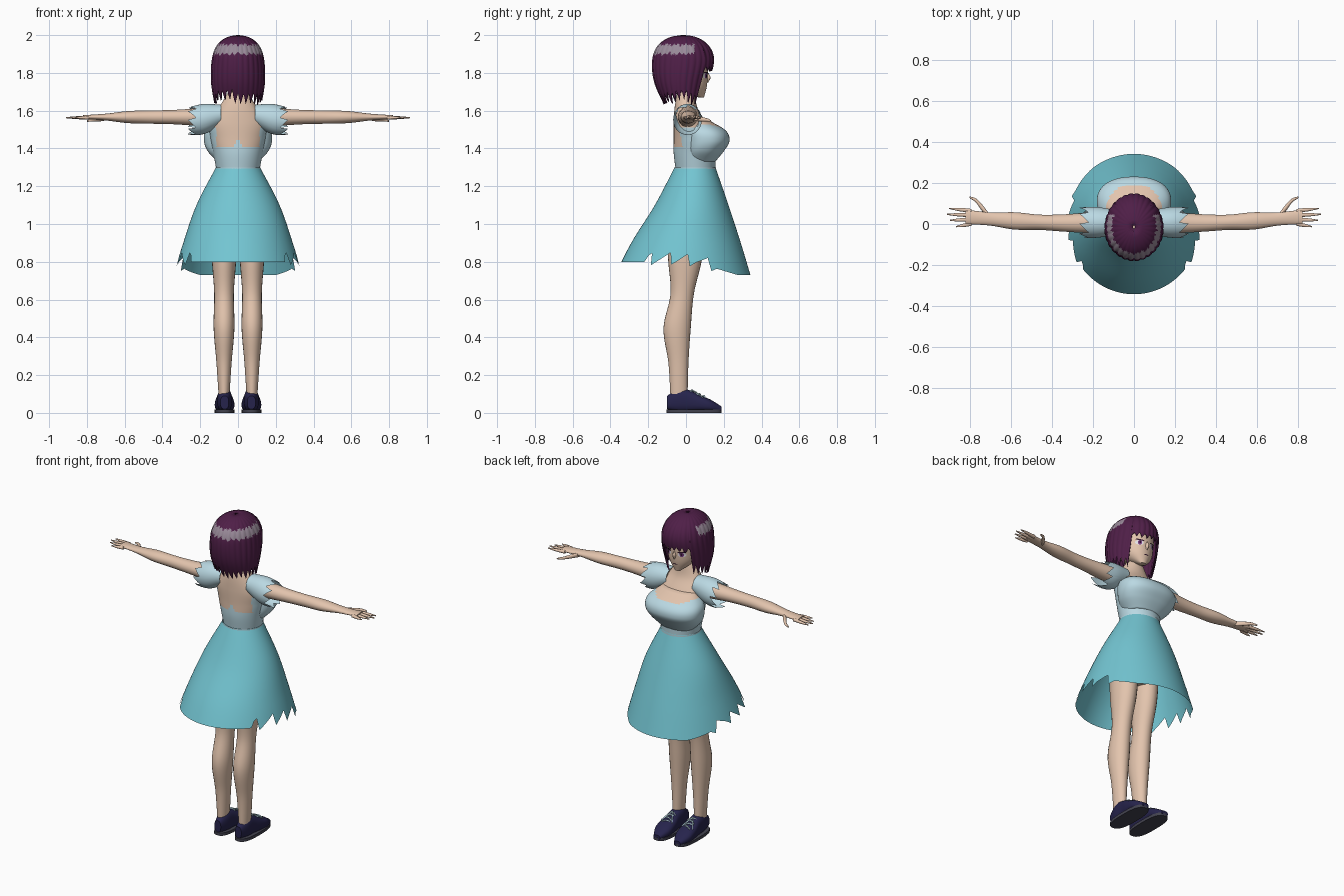
import bpy, bmesh, math, random
from mathutils import Vector
from mathutils.bvhtree import BVHTree

random.seed(4)
cube = bpy.data.objects.get("Cube")
if cube:
    bpy.data.objects.remove(cube, do_unlink=True)


def material(name, *display_colour):
    linear = [((channel + .055) / 1.055) ** 2.4 for channel in display_colour] + [1]
    mat = bpy.data.materials.new(name)
    mat.diffuse_color = linear
    mat.use_nodes = True
    mat.node_tree.nodes["Principled BSDF"].inputs["Base Color"].default_value = linear
    return mat


skin = material("skin", .89, .77, .68)
hair_purple = material("hair purple", .31, .12, .28)
shine = material("hair shine grey", .6, .54, .6)
pale_blue = material("pale blue cloth", .73, .85, .89)
teal = material("teal cloth", .45, .77, .82)
navy = material("navy leather", .15, .14, .3)
sole_grey = material("sole grey", .26, .26, .31)
eye_white = material("eye white", .92, .91, .92)
iris_purple = material("iris purple", .47, .24, .51)
dark = material("dark lash", .18, .08, .16)


def finish(name, bm, materials, rule=None):
    bmesh.ops.recalc_face_normals(bm, faces=bm.faces)
    mesh = bpy.data.meshes.new(name)
    bm.to_mesh(mesh)
    bm.free()
    for mat in materials:
        mesh.materials.append(mat)
    mesh.shade_smooth()
    mesh.set_sharp_from_angle(angle=math.radians(50))
    if rule:
        for polygon in mesh.polygons:
            polygon.material_index = rule(polygon.center)
    obj = bpy.data.objects.new(name, mesh)
    bpy.context.collection.objects.link(obj)
    return obj


def blend(values, along):
    """Smooth value at a fraction along evenly spaced stations."""
    if not isinstance(values, tuple):
        return values
    last = len(values) - 1
    index = min(int(along * last), last - 1)
    f = along * last - index
    b, c = values[index], values[index + 1]
    a = values[index - 1] if index > 0 else b + b - c
    d = values[index + 2] if index + 1 < last else c + c - b
    return b + f / 2 * (c - a + f * (2 * a - 5 * b + 4 * c - d + f * (3 * (b - c) + d - a)))


def loft(name, materials, span, width, depth, across=0, along=0, axis="z", sides=24, rows=24,
         side=1, power=2, start=None, end=None, caps=True, rule=None, swell=None):
    """Oval sections along an axis: half width, half depth and centre on the two cross axes."""
    bm = bmesh.new()
    grid = []
    for row in range(rows + 1):
        ring = []
        for k in range(sides):
            angle = math.tau * k / sides
            first = start(angle) if start else span[0]
            final = end(angle) if end else span[1]
            place = first + (final - first) * row / rows
            f = (place - span[0]) / (span[1] - span[0])
            scale = swell(angle, f) if swell else 1
            s, c = math.sin(angle), math.cos(angle)
            u = blend(across, f) + blend(width, f) * scale * math.copysign(abs(s) ** (2 / power), s)
            v = blend(along, f) + blend(depth, f) * scale * math.copysign(abs(c) ** (2 / power), c)
            x, y, z = {"z": (u, v, place), "x": (place, u, v), "y": (u, place, v)}[axis]
            ring.append(bm.verts.new((x * side, y, z)))
        grid.append(ring)
    for lower, upper in zip(grid, grid[1:]):
        for k in range(sides):
            bm.faces.new((lower[k - 1], lower[k], upper[k], upper[k - 1]))
    if caps:
        bm.faces.new(grid[0])
        bm.faces.new(grid[-1])
    return finish(name, bm, materials, rule)


# Torso: bare shoulders and a fitted bodice with a torn back edge
def bodice_rule(p):
    torn_edge = 1.41 + max(0, .045 - abs(p.x) * 1.8)
    covered = p.y > .06 or abs(p.x) > .115 or p.z < torn_edge
    return int(covered and p.z < 1.51)


loft("torso", [skin, pale_blue], (1.29, 1.7), width=(.115, .13, .145, .15, .1, .05),
     depth=(.105, .11, .1, .085, .06, .045), along=(.05, .045, .035, .02, 0, 0),
     sides=80, rows=80, rule=bodice_rule)
loft("hips", [skin], (.9, 1.3), width=(.1, .15, .14, .11), depth=(.08, .12, .11, .1), along=(0, .05))
loft("waist_band", [pale_blue], (1.28, 1.3), width=.12, depth=.112, along=.048, sides=48, rows=2, caps=False)


# Bust: one broad form with a scooped neckline
def neckline_rule(p):
    return int(p.z < 1.51 + max(0, abs(p.x) - .06) / 4)


loft("bust", [skin, pale_blue], (1.33, 1.55), width=(.11, .16, .18, .17, .11),
     depth=(.08, .105, .12, .11, .06), along=(.075, .095, .11, .1, .06),
     sides=64, rows=40, power=2.3, rule=neckline_rule)


# Skirt: flared bell with a ragged hem, longest at the front
def skirt_hem(angle):
    facing = math.cos(angle)
    height = .8 - .07 * max(0, min(1, facing * 1.6 - .3))
    if -.6 < facing < .55:
        height += .075 * (abs(angle - math.pi) * 3 % 1) - .025
    return height


loft("skirt", [teal], (.7, 1.3), width=(.35, .29, .22, .117), depth=(.37, .29, .195, .108),
     along=(-.02, 0, .03, .048), sides=128, start=skirt_hem, caps=False)

# Head with a narrow chin
head = loft("head", [skin], (1.67, 1.96), width=(.02, .08, .1, .11, .1, .05),
            depth=(.015, .085, .11, .115, .1, .05), along=(.08, .025, .005, 0, 0, 0), sides=48, rows=32)
loft("nose", [skin], (1.75, 1.8), width=(.003, .01, .003), depth=(.006, .018, .006), along=.112, sides=12)
face = BVHTree.FromPolygons([v.co for v in head.data.vertices], [p.vertices[:] for p in head.data.polygons])


def face_plate(name, mat, x, z, half_width, half_height, lift, tilt=0):
    """Thin oval laid on the face."""
    bm = bmesh.new()

    def point(u, v):
        hit = face.ray_cast(Vector((x + u, 1, z + v + tilt * u)), Vector((0, -1, 0)))[0]
        return bm.verts.new(hit + Vector((0, lift, 0)))

    turns = [math.tau * k / 20 for k in range(20)]
    rim = [point(half_width * math.cos(t), half_height * math.sin(t)) for t in turns]
    middle = point(0, 0)
    for k in range(len(rim)):
        bm.faces.new((middle, rim[k - 1], rim[k]))
    finish(name, bm, [mat])


face_plate("mouth", dark, 0, 1.718, .017, .003, lift=.002)

# Hair: bob of pointed locks with a rounded fringe and a shine band
LOCKS = 28
lock_lengths = [random.random() for _ in range(LOCKS)]


def hair_hem(angle):
    lock = angle / math.tau * LOCKS
    gap = abs(2 * (lock % 1) - 1)
    lift = lock_lengths[int(lock)]
    if math.cos(angle) > .71:
        return 1.805 + .015 * lift + .025 * gap
    return 1.63 + .03 * lift + .055 * gap


def hair_swell(angle, f):
    dome = math.sqrt(max(.002, 1 - f ** 6))
    return dome * (1 + .025 * abs(math.sin(angle * LOCKS / 2)))


def shine_rule(p):
    turn = math.atan2(p.x, -p.y)
    jag = abs(math.sin(turn * 17)) * .012 + abs(math.sin(turn * 7)) * .008
    return int(p.y < .045 and abs(p.z - 1.925) < .012 + jag)


hair = loft("hair", [hair_purple, shine], (1.62, 2), width=(.12, .14, .142, .14), depth=(.09, .14, .168, .168),
            along=(-.02, -.025, -.015, -.015), sides=LOCKS * 6, rows=60, start=hair_hem, caps=False,
            rule=shine_rule, swell=hair_swell)
thickness = hair.modifiers.new("thickness", "SOLIDIFY")
thickness.thickness = .008


def torn_cuff(angle):
    return .222 + .05 * (angle * 9 / math.tau % 1)


for side, label in ((1, "left"), (-1, "right")):
    # Eyes
    eye_x = .045 * side
    face_plate(label + "_eye", eye_white, eye_x, 1.785, .022, .015, lift=.002)
    face_plate(label + "_iris", iris_purple, eye_x, 1.785, .011, .015, lift=.004)
    face_plate(label + "_pupil", dark, eye_x, 1.785, .005, .007, lift=.006)
    face_plate(label + "_lash", dark, eye_x, 1.8, .025, .004, lift=.006, tilt=.12 * side)

    # Arm, fingers and thumb
    loft(label + "_arm", [skin], (.1, .82), width=(.053, .05, .042, .037, .042, .032, .035),
         depth=(.055, .046, .038, .035, .032, .018, .01), across=(.01, .005, .015, .035), along=1.566,
         axis="x", rows=40, side=side)
    for finger, (tip, drift) in enumerate(((.9, .012), (.91, .004), (.895, -.004), (.865, -.014))):
        y = .064 - finger * .021
        loft(f"{label}_finger_{finger + 1}", [skin], (.79, tip), width=(.01, .009, .003),
             depth=(.01, .008, .003), across=(y, y + drift), along=1.563, axis="x", sides=10, rows=8, side=side)
    loft(label + "_thumb", [skin], (.71, .8), width=(.014, .016, .01, .004), depth=(.015, .012, .008, .004),
         across=(.043, .08, .115, .13), along=(1.56, 1.545), axis="x", sides=12, rows=12, side=side)

    # Puffed sleeve with a torn cuff
    loft(label + "_sleeve", [pale_blue], (.09, .28), width=(.06, .075, .073), depth=(.055, .08, .07),
         across=.008, along=(1.577, 1.555, 1.543), axis="x", sides=72, side=side, end=torn_cuff, caps=False)

    # Leg
    loft(label + "_leg", [skin], (.08, 1), width=(.028, .04, .055, .052, .065, .072), across=.074,
         depth=(.045, .053, .072, .062, .09, .1), along=(-.037, -.04, -.047, -.02, -.005, 0),
         rows=40, side=side)

    # Shoe, sole and laces
    loft(label + "_shoe", [navy], (-.1, .188), width=(.022, .037, .041, .05, .05, .022), across=.071,
         depth=(.035, .061, .058, .044, .032, .014), along=(.055, .067, .063, .05, .038, .02),
         axis="y", sides=32, side=side, power=2.5)
    loft(label + "_sole", [sole_grey], (0, .018), width=.053, depth=.146, across=.071, along=.043,
         sides=40, rows=2, side=side, power=2.7)
    for lace in range(4):
        y, z = .03 + lace * .021, .106 - lace * .009
        slant = .008 * (-1) ** lace
        loft(f"{label}_lace_{lace + 1}", [pale_blue], (.045, .097), width=.004, depth=.005,
             across=(y + slant, y - slant), along=(z, z + .012, z), axis="x", sides=8, rows=8, side=side)
    for place, x in (("inner", .035), ("outer", .108)):
        loft(f"{label}_lace_end_{place}", [pale_blue], (.03, .09), width=.004, depth=.004,
             across=(.07, x), along=(.122, .104, .08), axis="y", sides=8, rows=8, side=side)
